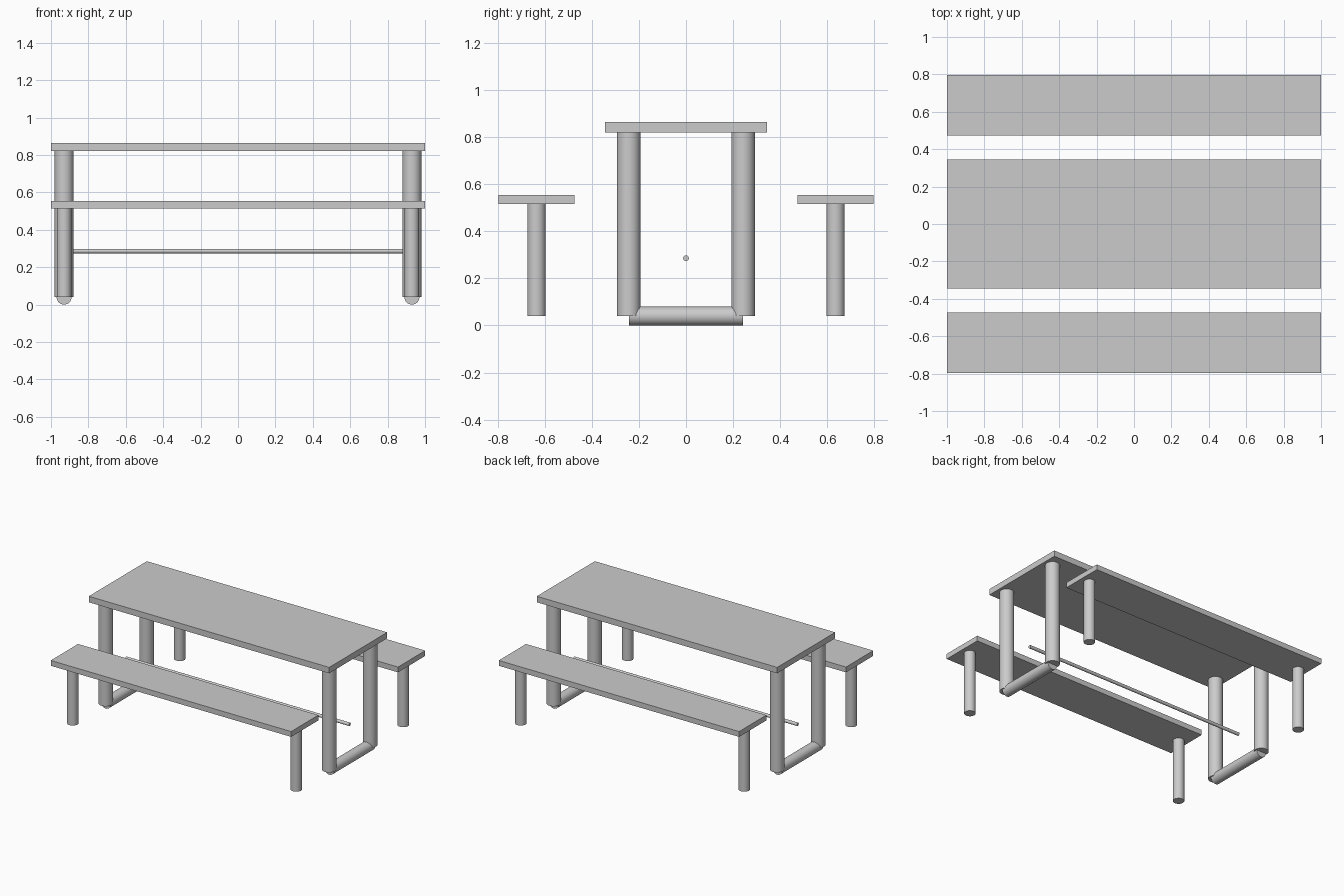
import bpy, math

if "Cube" in bpy.data.objects:
    bpy.data.objects.remove(bpy.data.objects["Cube"])

# single grey finish
grey = bpy.data.materials.new("light grey")
grey.diffuse_color = (0.6, 0.6, 0.6, 1)
grey.use_nodes = True
grey.node_tree.nodes["Principled BSDF"].inputs["Base Color"].default_value = grey.diffuse_color


def slab(name, y, z0, z1, depth):
    bpy.ops.mesh.primitive_cube_add(size=1, location=(0, y, (z0 + z1) / 2))
    ob = bpy.context.object
    ob.name = name
    ob.scale = (2, depth, z1 - z0)
    bpy.ops.object.transform_apply(location=False, rotation=False, scale=True)
    ob.data.materials.append(grey)


def tube(name, loc, radius, length, rot=(0, 0, 0)):
    bpy.ops.mesh.primitive_cylinder_add(vertices=32, radius=radius, depth=length,
                                        location=loc, rotation=rot)
    ob = bpy.context.object
    ob.name = name
    ob.data.materials.append(grey)
    bpy.ops.object.shade_smooth_by_angle(angle=math.radians(35))


# table top and its long stretcher rod
slab("table_top", 0, 0.82, 0.865, 0.69)
tube("stretcher_rod", (0, 0, 0.286), 0.012, 1.86, (0, math.pi / 2, 0))

# benches
for side, sy in (("front", -1), ("back", 1)):
    slab(side + "_bench_seat", sy * 0.635, 0.515, 0.555, 0.324)

# legs and floor tubes at both ends
for end, sx in (("left", -1), ("right", 1)):
    x = sx * 0.93
    tube(end + "_floor_tube", (x, 0, 0.04), 0.04, 0.486, (math.pi / 2, 0, 0))
    for side, sy in (("front", -1), ("back", 1)):
        tube(f"{side}_{end}_table_leg", (x, sy * 0.243, 0.43), 0.05, 0.78)
        tube(f"{side}_{end}_bench_leg", (x, sy * 0.635, 0.2775), 0.039, 0.475)
